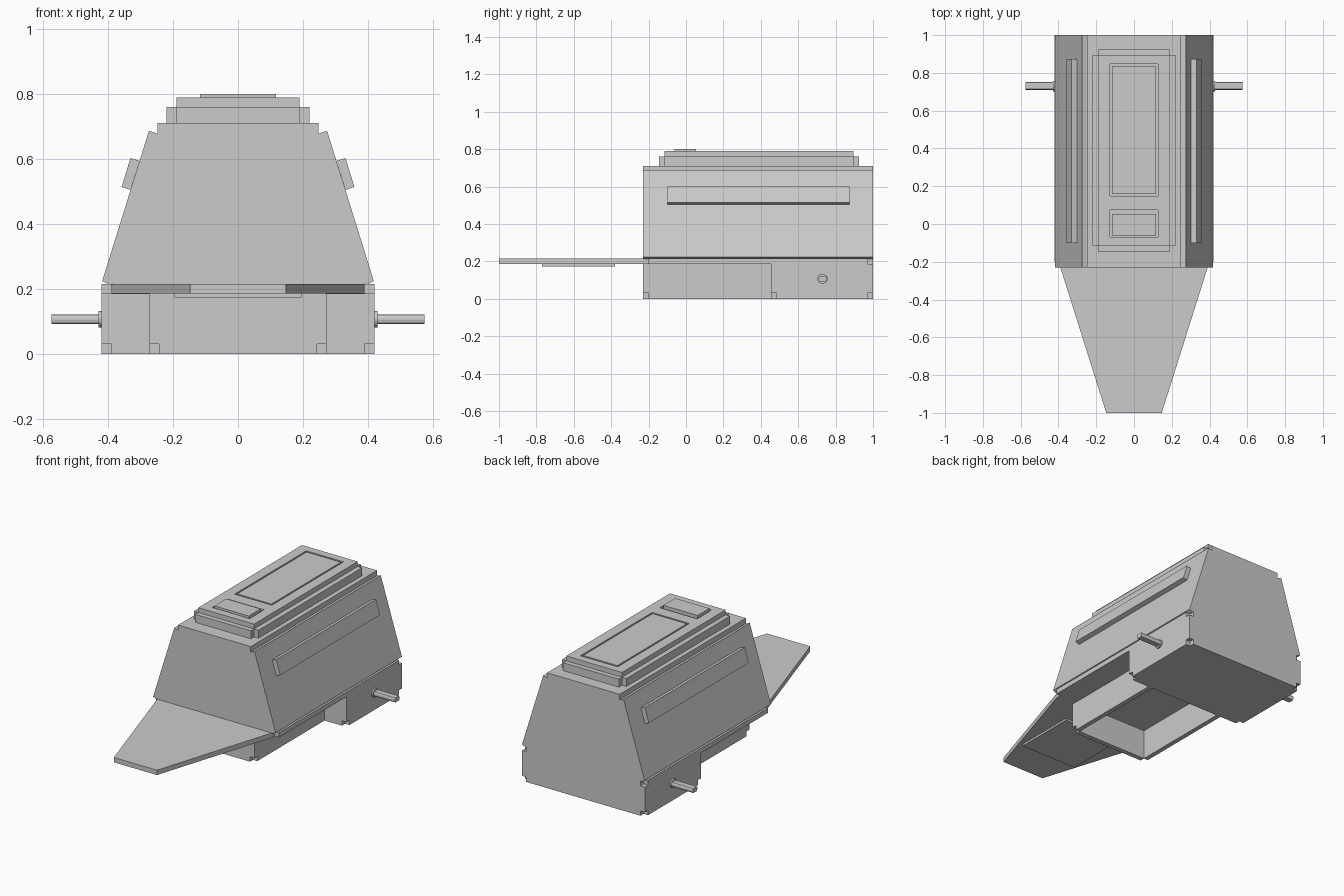
import bpy, bmesh, math
from mathutils import Vector

cube = bpy.data.objects.get("Cube")
if cube:
    bpy.data.objects.remove(cube, do_unlink=True)

grey = bpy.data.materials.new("plain grey")
grey.use_nodes = True
grey.diffuse_color = (0.6, 0.6, 0.6, 1)
grey.node_tree.nodes["Principled BSDF"].inputs["Base Color"].default_value = (0.6, 0.6, 0.6, 1)


def finish(name, bm):
    bmesh.ops.remove_doubles(bm, verts=bm.verts, dist=0.0001)
    bmesh.ops.recalc_face_normals(bm, faces=bm.faces)
    mesh = bpy.data.meshes.new(name)
    bm.to_mesh(mesh)
    bm.free()
    mesh.materials.append(grey)
    obj = bpy.data.objects.new(name, mesh)
    bpy.context.collection.objects.link(obj)
    return obj


def prism(name, points, axis, start, end):
    """Extrude a 2D outline along the given axis (0, 1 or 2)."""
    bm = bmesh.new()
    verts = []
    for p in points:
        co = list(p)
        co.insert(axis, start)
        verts.append(bm.verts.new(co))
    face = bm.faces.new(verts)
    out = bmesh.ops.extrude_face_region(bm, geom=[face])
    move = Vector((0, 0, 0))
    move[axis] = end - start
    bmesh.ops.translate(bm, vec=move, verts=[v for v in out["geom"] if isinstance(v, bmesh.types.BMVert)])
    return finish(name, bm)


def box(name, xs, ys, zs):
    outline = [(xs[0], ys[0]), (xs[1], ys[0]), (xs[1], ys[1]), (xs[0], ys[1])]
    return prism(name, outline, 2, *zs)


def panelled(name, xs, ys, zs, keep):
    """Skin the grid cells chosen by keep(i, j, k)."""
    ticks = (xs, ys, zs)
    cells = {(i, j, k) for i in range(len(xs) - 1) for j in range(len(ys) - 1)
             for k in range(len(zs) - 1) if keep(i, j, k)}
    bm = bmesh.new()
    for cell in cells:
        for axis in range(3):
            u, v = [a for a in range(3) if a != axis]
            for side in (0, 1):
                near = list(cell)
                near[axis] += 2 * side - 1
                if tuple(near) in cells:
                    continue
                corners = []
                for du, dv in ((0, 0), (1, 0), (1, 1), (0, 1)):
                    idx = list(cell)
                    idx[axis] += side
                    idx[u] += du
                    idx[v] += dv
                    corners.append(bm.verts.new([ticks[a][idx[a]] for a in range(3)]))
                bm.faces.new(corners)
    return finish(name, bm)


def mirrored(points):
    return points + [(-x, z) for x, z in reversed(points)]


# Lower hull: rear block with notched corners, and an open-bottomed front tray
panelled("rear_block", [-.42, -.39, .39, .42], [.455, .485, .97, 1], [0, .03, .185, .215],
         lambda i, j, k: i == 1 or not ((j == 2 and k != 1) or (j == 0 and k == 0)))
panelled("front_tray", [-.272, -.243, .243, .272], [-.23, -.2, .456], [0, .03, .186],
         lambda i, j, k: (j == 0 and (i == 1 or k == 1)) or (j == 1 and i != 1))
box("deck", (-.42, .42), (-.2, .456), (.185, .215))

# Sloping nose plate and the thin plate under it
prism("nose_plate", mirrored([(.147, -1), (.39, -.23), (.39, -.2)]), 2, .186, .216)
box("nose_underplate", (-.195, .195), (-.77, -.38), (.174, .187))

# Tapered upper hull with overhanging side panels
prism("upper_hull", mirrored([(.398, .214), (.418, .224), (.274, .687), (.248, .678), (.248, .711)]),
      1, -.23, 1)

# Roof box with stepped edges and grooved hatches
roof_x = [-.22, -.19, -.127, -.117, .117, .127, .19, .22]
roof_y = [-.145, -.115, -.069, -.059, .053, .073, .148, .159, .835, .847, .895, .925]


def roof_cell(i, j, k):
    rim = (i in (0, 6)) + (j in (0, 10)) + (k == 1)
    small_groove = 2 <= i <= 4 and 2 <= j <= 4 and not (i == 3 and j == 3)
    large_groove = 2 <= i <= 4 and 6 <= j <= 8 and not (i == 3 and j == 7)
    return rim < 2 and not (k == 1 and (small_groove or large_groove))


panelled("roof_box", roof_x, roof_y, [.71, .76, .79], roof_cell)
box("small_hatch", (-.117, .117), (-.062, .053), (.78, .80))

# Side rails, collars and flat-topped round axles
axle = []
for n in range(24):
    a = math.tau * (n + .5) / 24
    axle.append((.731 + .022 * math.cos(a), .107 + max(-.014, min(.014, .022 * math.sin(a)))))
collar = [(.729 + .028 * math.cos(math.tau * n / 24), .107 + .026 * math.sin(math.tau * n / 24))
          for n in range(24)]
rail = [(.331, .603), (.358, .514), (.331, .505), (.303, .594)]
for side, s in (("left", 1), ("right", -1)):
    prism(side + "_rail", [(s * x, z) for x, z in rail], 1, -.1, .873)
    prism(side + "_collar", collar, 0, s * .41, s * .429)
    prism(side + "_axle", axle, 0, s * .41, s * .574)
